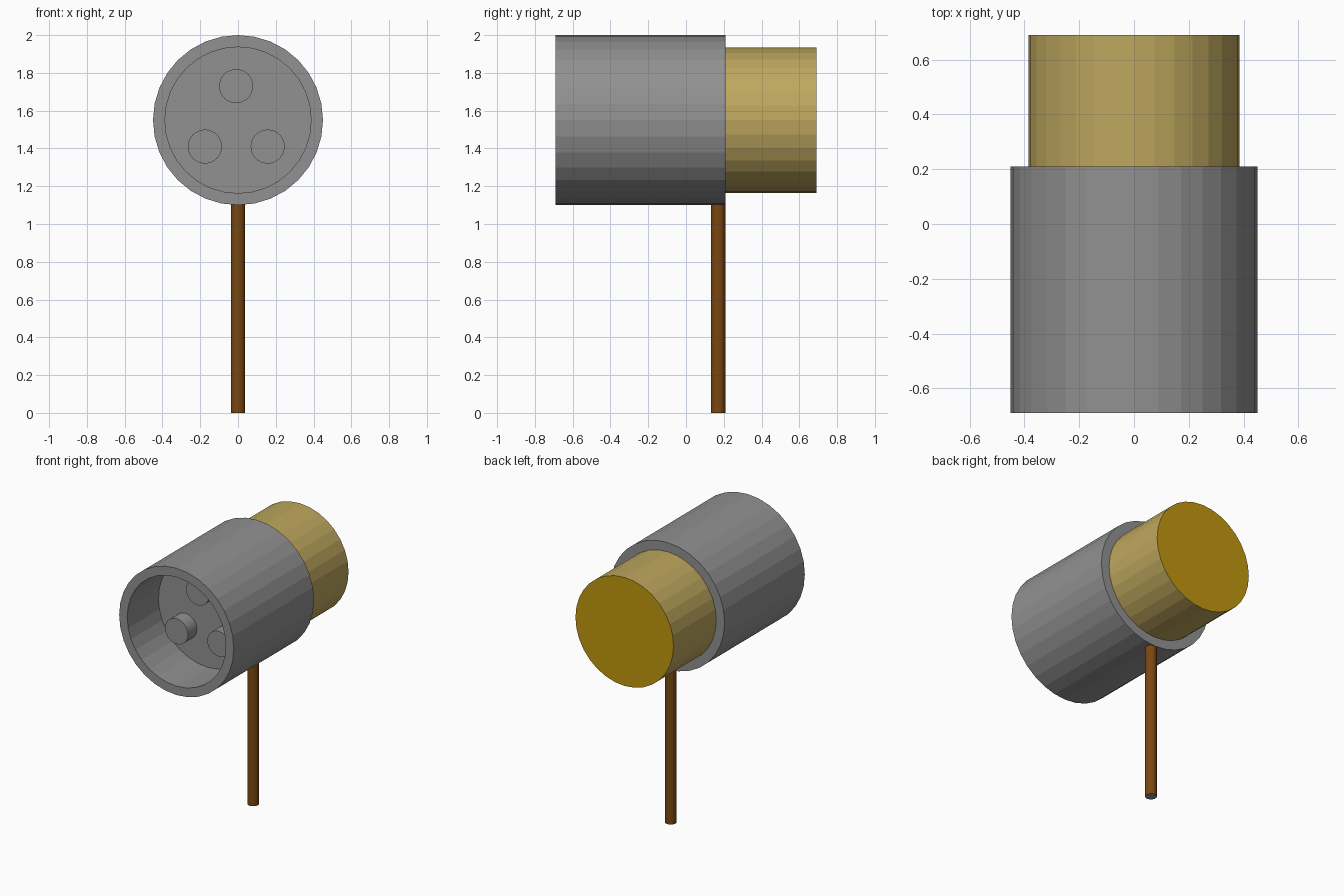
import bpy, bmesh, math
from mathutils import Matrix, Vector

if "Cube" in bpy.data.objects:
    bpy.data.objects.remove(bpy.data.objects["Cube"])

SIDES = 32
AXIS_Z = 1.55   # height of the head's axis


def material(name, rgb):
    m = bpy.data.materials.new(name)
    m.diffuse_color = (*rgb, 1.0)
    m.use_nodes = True
    m.node_tree.nodes["Principled BSDF"].inputs["Base Color"].default_value = m.diffuse_color
    return m


GREY = material("metal grey", (0.283, 0.283, 0.283))
TAN = material("pale gold", (0.515, 0.386, 0.112))
GOLD = material("deep gold", (0.539, 0.309, 0.005))
BROWN = material("wood brown", (0.198, 0.063, 0.005))


def cylinder(radius, start, end, along_y):
    """Closed cylinder bmesh from start to end, along y or z."""
    bm = bmesh.new()
    bmesh.ops.create_cone(bm, cap_ends=True, segments=SIDES, radius1=radius,
                          radius2=radius, depth=end - start)
    if along_y:
        bmesh.ops.rotate(bm, verts=bm.verts, matrix=Matrix.Rotation(math.pi / 2, 3, 'X'))
    axis = Vector((0, 1, 0)) if along_y else Vector((0, 0, 1))
    bmesh.ops.translate(bm, verts=bm.verts, vec=axis * (start + end) / 2)
    bm.normal_update()
    return bm


def finish(bm, name, location, mats, cap_normal=None):
    """Make the object; faces pointing along cap_normal get the second material."""
    bmesh.ops.recalc_face_normals(bm, faces=bm.faces)
    if cap_normal:
        for f in bm.faces:
            f.material_index = int(f.normal.dot(Vector(cap_normal)) > 0.9 and len(f.verts) > 4)
    mesh = bpy.data.meshes.new(name)
    bm.to_mesh(mesh)
    bm.free()
    for m in mats:
        mesh.materials.append(m)
    ob = bpy.data.objects.new(name, mesh)
    ob.location = location
    bpy.context.collection.objects.link(ob)
    return ob


# Grey head with a round recess in its front
bm = cylinder(0.45, -0.69, 0.21, True)
front = min(bm.faces, key=lambda f: f.calc_center_median().y)
bmesh.ops.inset_region(bm, faces=[front], thickness=0.063)
floor = bmesh.ops.extrude_discrete_faces(bm, faces=[front])["faces"][0]
bmesh.ops.translate(bm, verts=floor.verts, vec=(0, 0.35, 0))
finish(bm, "head", (0, 0, AXIS_Z), [GREY])

# Gold rear drum with a deeper coloured end
finish(cylinder(0.385, 0.2, 0.69, True), "rear_drum", (0, 0, AXIS_Z), [TAN, GOLD], (0, 1, 0))

# Three pegs on the recess floor
for i, (x, z) in enumerate([(-0.01, 1.73), (-0.175, 1.41), (0.157, 1.41)]):
    finish(cylinder(0.09, -0.44, -0.33, True), f"peg_{i + 1}", (x, 0, z), [GREY])

# Handle with a grey bottom end
finish(cylinder(0.038, 0, 1.13, False), "handle", (0, 0.17, 0), [BROWN, GREY], (0, 0, -1))
